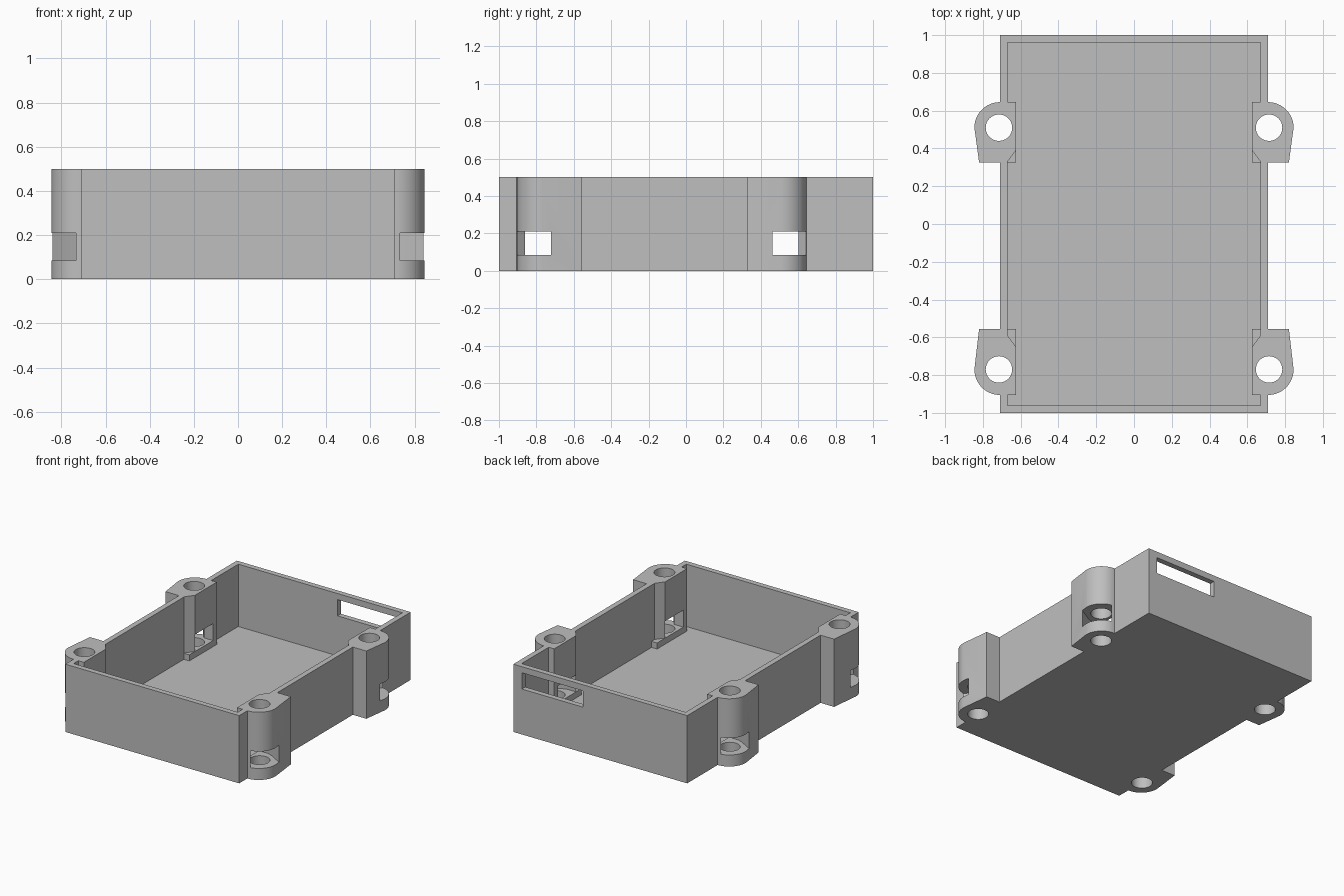
import bpy
import bmesh
from math import sin, cos, pi

old = bpy.data.objects.get("Cube")
if old:
    bpy.data.objects.remove(old, do_unlink=True)

HEIGHT = 0.5
HALF_X, HALF_Y = 0.71, 1.0
WALL = 0.04
SLOT_BOTTOM, SLOT_TOP = 0.085, 0.21
BOSS_R, HOLE_R = 0.135, 0.07

grey = bpy.data.materials.new("mid_grey")
grey.use_nodes = True
grey.diffuse_color = (0.52, 0.52, 0.52, 1)
grey.node_tree.nodes["Principled BSDF"].inputs["Base Color"].default_value = (0.52, 0.52, 0.52, 1)


def prism(name, outline, z0, z1):
    """Extrude a flat outline between two heights."""
    bm = bmesh.new()
    face = bm.faces.new([bm.verts.new((x, y, z0)) for x, y in outline])
    top = bmesh.ops.extrude_face_region(bm, geom=[face])["geom"]
    verts = [v for v in top if isinstance(v, bmesh.types.BMVert)]
    bmesh.ops.translate(bm, verts=verts, vec=(0, 0, z1 - z0))
    bmesh.ops.recalc_face_normals(bm, faces=bm.faces)
    mesh = bpy.data.meshes.new(name)
    bm.to_mesh(mesh)
    bm.free()
    mesh.materials.append(grey)
    obj = bpy.data.objects.new(name, mesh)
    bpy.context.collection.objects.link(obj)
    return obj


def rect(x0, x1, y0, y1):
    return [(x0, y0), (x1, y0), (x1, y1), (x0, y1)]


def combine(target, tool, operation):
    """Apply a boolean and remove the tool."""
    tool.hide_render = True
    mod = target.modifiers.new("join", "BOOLEAN")
    mod.operation = operation
    mod.solver = "EXACT"
    mod.object = tool
    bpy.context.view_layer.objects.active = target
    bpy.ops.object.modifier_apply(modifier=mod.name)
    bpy.data.objects.remove(tool, do_unlink=True)


# Open tray
tray = prism("enclosure_tray", rect(-HALF_X, HALF_X, -HALF_Y, HALF_Y), 0, HEIGHT)
cavity = rect(WALL - HALF_X, HALF_X - WALL, WALL - HALF_Y, HALF_Y - WALL)
combine(tray, prism("cavity", cavity, WALL, 1), "DIFFERENCE")

# Screw bosses: v points from the hole centre to the rounded end
corners = [(sx, sy, yc, length) for sx in (-1, 1)
           for sy, yc, length in ((-1, -0.77, 0.215), (1, 0.51, 0.185))]


def place(points, sx, sy, yc):
    return [(sx * x, yc + sy * v) for x, v in points]


arc = [(HALF_X + BOSS_R * sin(i * pi / 32), BOSS_R * cos(i * pi / 32)) for i in range(17)]
for sx, sy, yc, length in corners:
    outline = [(0.625, BOSS_R)] + arc + [(0.82, -length), (0.69, -length),
                                         (0.67, -0.18), (0.625, -0.12)]
    combine(tray, prism("boss", place(outline, sx, sy, yc), 0, HEIGHT), "UNION")
    ledge = rect(0.625, 0.70, -length, BOSS_R)
    combine(tray, prism("ledge", place(ledge, sx, sy, yc), 0, SLOT_BOTTOM), "UNION")

# Nut slots and vertical screw holes
slot = [(0.55, 0.092), (0.70, 0.092), (0.74, 0.14), (0.74, 0.2), (0.95, 0.2),
        (0.95, -0.045), (0.845, -0.045), (0.74, -0.105), (0.70, -0.12), (0.55, -0.12)]
hole = [(0.715 + HOLE_R * cos(i * pi / 20), HOLE_R * sin(i * pi / 20)) for i in range(40)]
for sx, sy, yc, length in corners:
    combine(tray, prism("slot", place(slot, sx, sy, yc), SLOT_BOTTOM, SLOT_TOP), "DIFFERENCE")
    combine(tray, prism("hole", place(hole, sx, sy, yc), -0.1, 0.6), "DIFFERENCE")

# Connector window in the back wall
combine(tray, prism("window", rect(0.14, 0.64, 0.9, 1.1), 0.335, 0.455), "DIFFERENCE")

bpy.ops.object.select_all(action="DESELECT")
tray.select_set(True)
bpy.context.view_layer.objects.active = tray
bpy.ops.object.shade_smooth_by_angle(angle=pi / 9)
